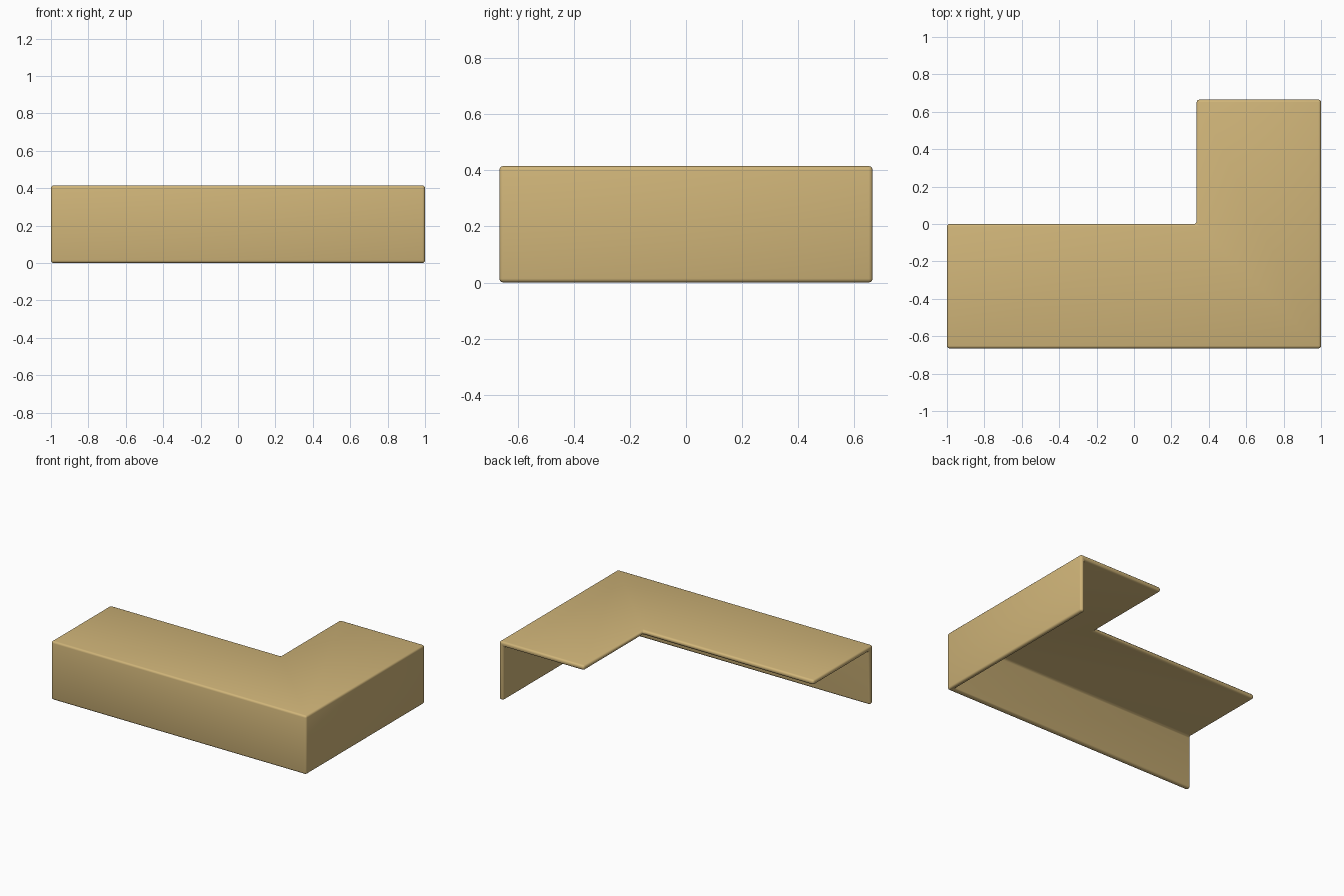
import bpy, bmesh, math

if "Cube" in bpy.data.objects:
    bpy.data.objects.remove(bpy.data.objects["Cube"])

H, T = 0.415, 0.034          # overall height, sheet thickness
xs = [-1.0, 0.335, 1.0 - T, 1.0]
ys = [-0.665, -0.665 + T, 0.0, 0.665]
zs = [0.0, H - T, H]


def filled(i, j, k):
    # L-shaped top plate, plus walls under the front and right edges
    if not (0 <= i < 3 and 0 <= j < 3 and 0 <= k < 2):
        return False
    if k == 1:
        return j < 2 or i > 0
    return j == 0 or i == 2


# Boundary skin of the filled cells
bm = bmesh.new()
verts = {}


def vert(c):
    if c not in verts:
        verts[c] = bm.verts.new((xs[c[0]], ys[c[1]], zs[c[2]]))
    return verts[c]


for i in range(3):
    for j in range(3):
        for k in range(2):
            if not filled(i, j, k):
                continue
            for axis in range(3):
                for side in (0, 1):
                    n = [i, j, k]
                    n[axis] += 2 * side - 1
                    if filled(*n):
                        continue
                    quad = []
                    for a, b in ((0, 0), (1, 0), (1, 1), (0, 1)):
                        c = [i, j, k]
                        c[axis] += side
                        c[(axis + 1) % 3] += a
                        c[(axis + 2) % 3] += b
                        quad.append(vert(tuple(c)))
                    bm.faces.new(quad if side else quad[::-1])

bmesh.ops.recalc_face_normals(bm, faces=bm.faces[:])
bmesh.ops.dissolve_limit(bm, angle_limit=0.02, verts=bm.verts[:], edges=bm.edges[:])

# Softened edges
edges = [e for e in bm.edges if e.calc_face_angle(0) > 0.5]
bmesh.ops.bevel(bm, geom=edges, offset=0.014, segments=3, profile=0.5,
                affect='EDGES', clamp_overlap=True)
bmesh.ops.recalc_face_normals(bm, faces=bm.faces[:])

me = bpy.data.meshes.new("corner_cover")
bm.to_mesh(me)
bm.free()
ob = bpy.data.objects.new("corner_cover", me)
bpy.context.collection.objects.link(ob)

mat = bpy.data.materials.new("tan")
mat.diffuse_color = (0.63, 0.46, 0.19, 1)
mat.use_nodes = True
mat.node_tree.nodes["Principled BSDF"].inputs["Base Color"].default_value = mat.diffuse_color
me.materials.append(mat)

bpy.context.view_layer.objects.active = ob
ob.select_set(True)
bpy.ops.object.shade_smooth_by_angle(angle=math.radians(40))
